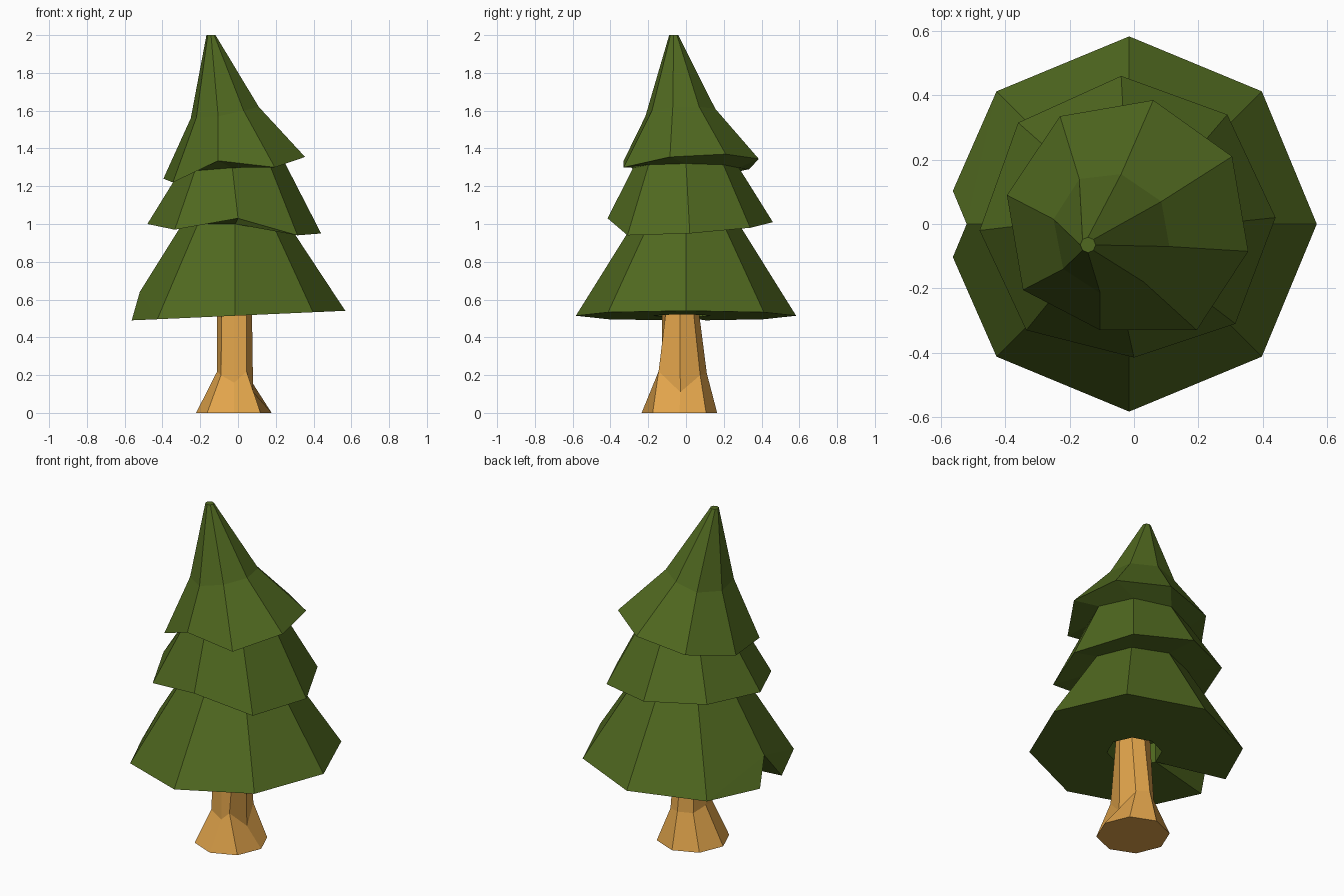
import bpy, bmesh
from math import cos, sin, pi

if "Cube" in bpy.data.objects:
    bpy.data.objects.remove(bpy.data.objects["Cube"])


def material(name, color):
    m = bpy.data.materials.new(name)
    m.diffuse_color = (*color, 1)
    m.use_nodes = True
    m.node_tree.nodes["Principled BSDF"].inputs["Base Color"].default_value = m.diffuse_color
    return m


def ring(cx, cy, r, z, tilt=0, turn=0, n=8):
    """Points counter-clockwise from +x; z rises by tilt along x."""
    pts = []
    for i in range(n):
        a = turn + 2 * pi * i / n
        x, y = cx + r * cos(a), cy + r * sin(a)
        pts.append((x, y, z + tilt * x))
    return pts


def add_verts(bm, pts):
    return [bm.verts.new(p) for p in pts]


def bridge(bm, lower, upper, skip=()):
    n = len(lower)
    for i in range(n):
        if i not in skip:
            j = (i + 1) % n
            bm.faces.new((lower[i], lower[j], upper[j], upper[i]))


def finish(bm, name, mat):
    bmesh.ops.recalc_face_normals(bm, faces=bm.faces[:])
    me = bpy.data.meshes.new(name)
    bm.to_mesh(me)
    bm.free()
    me.materials.append(mat)
    ob = bpy.data.objects.new(name, me)
    bpy.context.collection.objects.link(ob)
    return ob


# Foliage: three skirts in one closed skin
bm = bmesh.new()
skirt1 = ring(-0.015, 0, 0.583, 0.515, 0.045)
skirt1[4] = (-0.52, 0, 0.64)                      # tip of the notch
skirt2 = [(.44, .02, .95), (.29, .34, .98), (-.04, .46, 1.01), (-.36, .315, 1.02),
          (-.48, -.02, 1.0), (-.335, -.33, .97), (0, -.415, 1.03), (.315, -.31, .94)]
skirt3 = [(.355, -.085, 1.355), (.305, .21, 1.37), (.06, .385, 1.345), (-.23, .335, 1.29),
          (-.395, .09, 1.24), (-.345, -.205, 1.22), (-.105, -.33, 1.335), (.195, -.33, 1.30)]
bend = [(.11, -.07, 1.62), (.085, .07, 1.62), (-.04, .155, 1.61), (-.17, .14, 1.575),
        (-.25, .015, 1.56), (-.22, -.14, 1.565), (-.105, -.215, 1.57), (.03, -.18, 1.6)]
hole_top = add_verts(bm, ring(-0.02, -0.02, 0.15, 0.63))
hole = add_verts(bm, ring(-0.02, -0.02, 0.15, 0.515, 0.045))
rings = [add_verts(bm, p) for p in (
    skirt1,
    ring(-0.015, 0, 0.28, 1.0),
    skirt2,
    ring(-0.03, 0, 0.28, 1.30, 0.08),
    skirt3,
    bend,
    ring(-0.143, -0.065, 0.024, 2.0))]
for a, b in zip(rings, rings[1:]):
    bridge(bm, a, b)
bm.faces.new(rings[-1])

# Underside with a socket for the trunk
bm.faces.new(hole_top)
bridge(bm, hole, hole_top)
bridge(bm, hole, rings[0], skip=(3, 4))

# Notch cut into the left corner of the lowest skirt
tip, inner = rings[0][4], hole[4]
for side, k in ((1, 3), (-1, 5)):
    q = bm.verts.new((-0.563, 0.103 * side, 0.49))
    bm.faces.new((rings[0][k], q, tip))
    bm.faces.new((q, tip, inner))
    bm.faces.new((rings[0][k], q, inner, hole[k]))
finish(bm, "foliage", material("needles", (0.08, 0.14, 0.014)))

# Trunk with flared roots
bm = bmesh.new()
flare = [(.08, -.03, .11), (.05, .075, .2), (-.02, .11, .21), (-.09, .06, .2),
         (-.11, -.03, .22), (-.09, -.125, .2), (-.02, -.13, .16), (.045, -.145, .22)]
trunk = [add_verts(bm, p) for p in (
    ring(-0.022, -0.035, 0.2, 0),
    flare,
    ring(-0.02, -0.033, 0.093, 0.6))]
for a, b in zip(trunk, trunk[1:]):
    bridge(bm, a, b)
bm.faces.new(trunk[0])
bm.faces.new(trunk[-1])
finish(bm, "trunk", material("bark", (0.75, 0.37, 0.07)))
